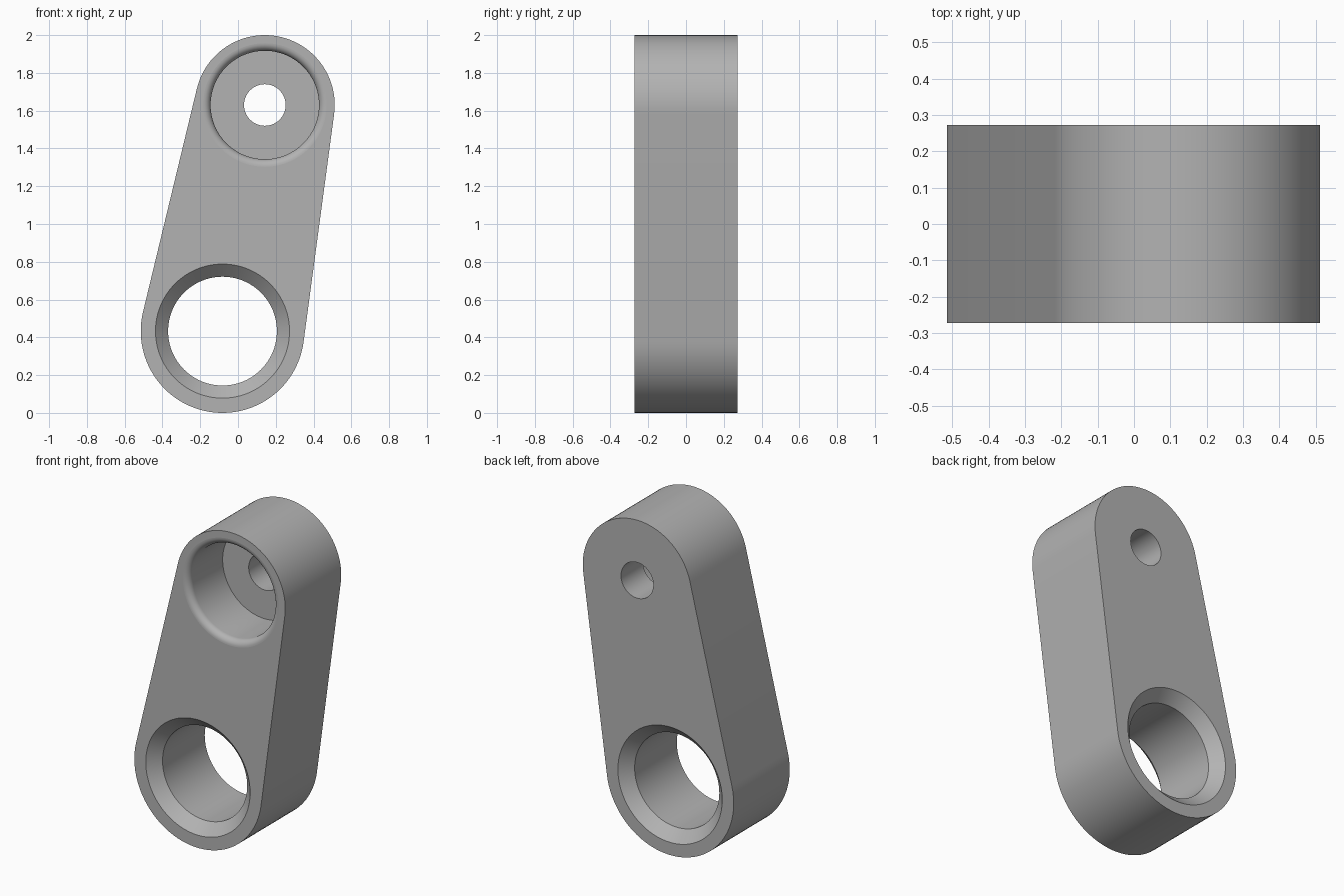
import bpy, bmesh
from math import sin, cos, pi, atan2, acos, hypot, radians

if "Cube" in bpy.data.objects:
    bpy.data.objects.remove(bpy.data.objects["Cube"], do_unlink=True)

HALF = 0.272                      # half thickness
LOW, LOW_R = (-0.082, 0.433), 0.433
TOP, TOP_R = (0.142, 1.63), 0.37
OVER = 0.05                       # cutter overshoot

grey = bpy.data.materials.new("plain grey")
grey.use_nodes = True
grey.diffuse_color = (0.45, 0.45, 0.45, 1)
grey.node_tree.nodes["Principled BSDF"].inputs["Base Color"].default_value = (0.45, 0.45, 0.45, 1)


def make_object(name, bm):
    bmesh.ops.recalc_face_normals(bm, faces=bm.faces)
    mesh = bpy.data.meshes.new(name)
    bm.to_mesh(mesh)
    bm.free()
    mesh.materials.append(grey)
    obj = bpy.data.objects.new(name, mesh)
    bpy.context.collection.objects.link(obj)
    return obj


def arc(centre, radius, start, end, steps):
    angles = [start + (end - start) * i / steps for i in range(steps + 1)]
    return [(centre[0] + radius * cos(a), centre[1] + radius * sin(a)) for a in angles]


def link_plate():
    """Two round ends joined by their common tangents."""
    dx, dz = TOP[0] - LOW[0], TOP[1] - LOW[1]
    axis = atan2(dz, dx)
    spread = acos((LOW_R - TOP_R) / hypot(dx, dz))
    outline = arc(TOP, TOP_R, axis - spread, axis + spread, 48)
    outline += arc(LOW, LOW_R, axis + spread, axis - spread + 2 * pi, 48)
    bm = bmesh.new()
    face = bm.faces.new([bm.verts.new((x, -HALF, z)) for x, z in outline])
    new = bmesh.ops.extrude_face_region(bm, geom=[face])["geom"]
    verts = [v for v in new if isinstance(v, bmesh.types.BMVert)]
    bmesh.ops.translate(bm, verts=verts, vec=(0, 2 * HALF, 0))
    return make_object("link_arm", bm)


def turned_cutter(name, centre, profile, segments=96):
    """Solid of revolution about y from (radius, y) points."""
    bm = bmesh.new()
    rings = []
    for r, y in profile:
        rings.append([bm.verts.new((x, y, z))
                      for x, z in arc(centre, r, 0, 2 * pi, segments)[:-1]])
    for a, b in zip(rings, rings[1:]):
        for i in range(segments):
            j = (i + 1) % segments
            bm.faces.new((a[i], a[j], b[j], b[i]))
    bm.faces.new(rings[0])
    bm.faces.new(rings[-1])
    cutter = make_object(name, bm)
    cutter.hide_render = True
    return cutter


arm = link_plate()

# Large through bore, chamfered on both faces
bore, rim, chamfer = 0.288, 0.355, 0.067
large_bore = turned_cutter("large_bore_cutter", LOW, [
    (rim, -HALF - OVER), (rim, -HALF), (bore, chamfer - HALF),
    (bore, HALF - chamfer), (rim, HALF), (rim, HALF + OVER)])

# Blind counterbore with rounded mouth, then a small through hole
seat, fillet, depth, pin = 0.287, 0.04, 0.33, 0.11
mouth = arc((seat + fillet, fillet - HALF), fillet, 1.5 * pi, pi, 8)
stepped_bore = turned_cutter("stepped_bore_cutter", TOP,
    [(seat + fillet, -HALF - OVER)] + mouth +
    [(seat, depth - HALF), (pin, depth - HALF), (pin, HALF + OVER)])

bpy.ops.object.select_all(action="DESELECT")
arm.select_set(True)
bpy.context.view_layer.objects.active = arm
for cutter in (large_bore, stepped_bore):
    mod = arm.modifiers.new("cut", "BOOLEAN")
    mod.operation, mod.solver, mod.object = "DIFFERENCE", "EXACT", cutter
    bpy.ops.object.modifier_apply(modifier=mod.name)
    bpy.data.objects.remove(cutter, do_unlink=True)

# Smooth round walls, flat front, back and counterbore floor
bpy.ops.object.shade_smooth_by_angle(angle=radians(30))
for poly in arm.data.polygons:
    if abs(poly.normal.y) > 0.999:
        poly.use_smooth = False
